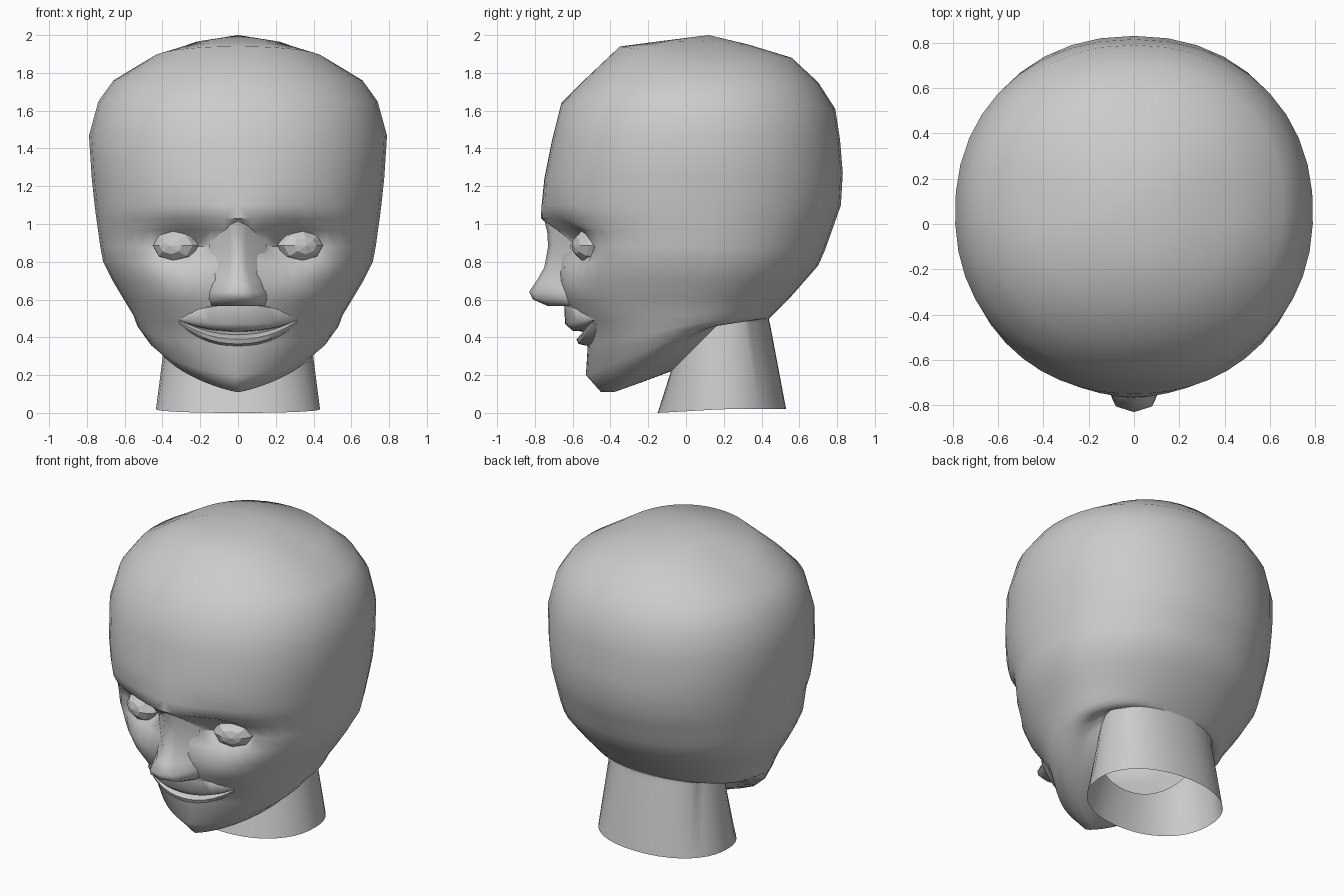
import bpy, bmesh, math

if "Cube" in bpy.data.objects:
    bpy.data.objects.remove(bpy.data.objects["Cube"])


def loft(name, rows, mirror=False, angle=50):
    """Skin a grid of equal-length point rows."""
    bm = bmesh.new()
    vs = [[bm.verts.new(p) for p in row] for row in rows]
    for a, b in zip(vs, vs[1:]):
        for i in range(len(a) - 1):
            bm.faces.new((a[i], b[i], b[i + 1], a[i + 1]))
    bmesh.ops.remove_doubles(bm, verts=bm.verts, dist=0.0005)
    bmesh.ops.recalc_face_normals(bm, faces=bm.faces)
    me = bpy.data.meshes.new(name)
    bm.to_mesh(me)
    bm.free()
    ob = bpy.data.objects.new(name, me)
    bpy.context.collection.objects.link(ob)
    if mirror:
        m = ob.modifiers.new("mirror", 'MIRROR')
        m.use_clip = True
    bpy.ops.object.select_all(action='DESELECT')
    ob.select_set(True)
    bpy.context.view_layer.objects.active = ob
    bpy.ops.object.shade_smooth_by_angle(angle=math.radians(angle))
    return ob


def bump(x, z, cx, cz, sx, sz):
    return math.exp(-((x - cx) / sx) ** 2 - ((z - cz) / sz) ** 2)


# Head and neck: centre front line (y, z), side line (x, y, z), centre back line (y, z)
front = [(.12, 2), (-.12, 1.97), (-.35, 1.94), (-.53, 1.77), (-.66, 1.64), (-.71, 1.44),
         (-.75, 1.24), (-.75, 1.10), (-.74, 1.03), (-.69, .97), (-.68, .88), (-.68, .80),
         (-.67, .70), (-.64, .59), (-.57, .48), (-.52, .36), (-.53, .2), (-.45, .11),
         (-.38, .11), (-.24, .16), (-.08, .22), (-.15, 0)]
side = [(0, .12, 2), (.22, .1, 1.965), (.46, .1, 1.87), (.66, .08, 1.76), (.74, .06, 1.65),
        (.79, .05, 1.47), (.775, .05, 1.24), (.76, .05, 1.1), (.75, .05, 1.02), (.74, .05, .95),
        (.73, .05, .88), (.715, .05, .8), (.665, .05, .7), (.61, .05, .61), (.555, .05, .52),
        (.535, .05, .47), (.50, .08, .45), (.46, .1, .45), (.42, .14, .47), (.395, .18, .49),
        (.375, .2, .5), (.435, .2, .02)]
back = [(.12, 2), (.33, 1.95), (.56, 1.88), (.70, 1.75), (.79, 1.61), (.815, 1.45),
        (.83, 1.27), (.82, 1.10), (.785, 1.0), (.76, .93), (.735, .86), (.70, .78),
        (.63, .70), (.56, .62), (.51, .57), (.48, .54), (.46, .52), (.445, .505),
        (.44, .5), (.44, .49), (.445, .47), (.53, .02)]
chin_taper = {15: 1.1, 16: 1.35, 17: 1.6, 18: 1.5, 19: 1.2}   # pointed front of lower rings
SEG = 22
rows = []
for n, ((fy, fz), (w, sy, sz), (by, bz)) in enumerate(zip(front, side, back)):
    row = []
    for i in range(SEG + 1):
        t = math.pi * (i / SEG) ** 1.2
        s, c = max(math.sin(t), 0), math.cos(t)
        x = w * s ** (chin_taper.get(n, .93) if c > 0 else .93) if 0 < i < SEG else 0
        k = abs(c) ** .93
        ey, ez = (fy, fz) if c > 0 else (by, bz)
        y, z = sy + (ey - sy) * k, sz + (ez - sz) * k
        if y < -.1 and .3 < z < 1.3:
            y += .15 * bump(x, z, .29, .89, .17, .09)     # eye socket
            y -= .03 * bump(x, z, 0, 1.04, .2, .07)       # brow
            y -= .02 * bump(x, z, .33, .68, .12, .08)     # cheek
        row.append((x, y, z))
    rows.append(row)
loft("head", rows, mirror=True)

# Nose: height, ridge depth, ridge half width, base half width
nose = [(1.04, -.755, .05, .12), (.96, -.735, .045, .15), (.88, -.73, .04, .15),
        (.77, -.75, .045, .15), (.70, -.79, .06, .15), (.64, -.83, .08, .16),
        (.60, -.81, .09, .16), (.565, -.73, .08, .14), (.57, -.62, .07, .1)]
loft("nose", [[(-b, -.61, z), (-f, y + .025, z), (0, y, z), (f, y + .025, z), (b, -.61, z)]
              for z, y, f, b in nose], angle=80)


# Lips: centre section (y, z) swept along the smile and tapering to the corners
def lip(name, section, corner_z, thick):
    rows = []
    zm = sum(z for _, z in section) / len(section)
    for i in range(-6, 7):
        u = abs(i / 6)
        k = 1 - (1 - thick) * u ** 2.4
        rows.append([(.052 * i, -.53 + (y + .53) * k + .06 * u * u,
                      zm + (corner_z - zm) * u ** 2.2 + (z - zm) * k) for y, z in section])
    loft(name, rows)


lip("upper_lip", [(-.60, .60), (-.645, .57), (-.64, .47), (-.60, .435), (-.53, .43)], .50, .15)
lip("lower_lip", [(-.50, .41), (-.54, .415), (-.58, .39), (-.57, .365), (-.50, .35)], .485, .5)

# Eyes: low-sided balls set in the sockets, poles facing forward
for sgn, label in ((1, "left"), (-1, "right")):
    bpy.ops.mesh.primitive_uv_sphere_add(
        segments=8, ring_count=6, radius=1, location=(sgn * .33, -.51, .885),
        rotation=(math.radians(90), 0, sgn * math.radians(20)), scale=(.128, .088, .09))
    bpy.context.object.name = label + "_eye"
